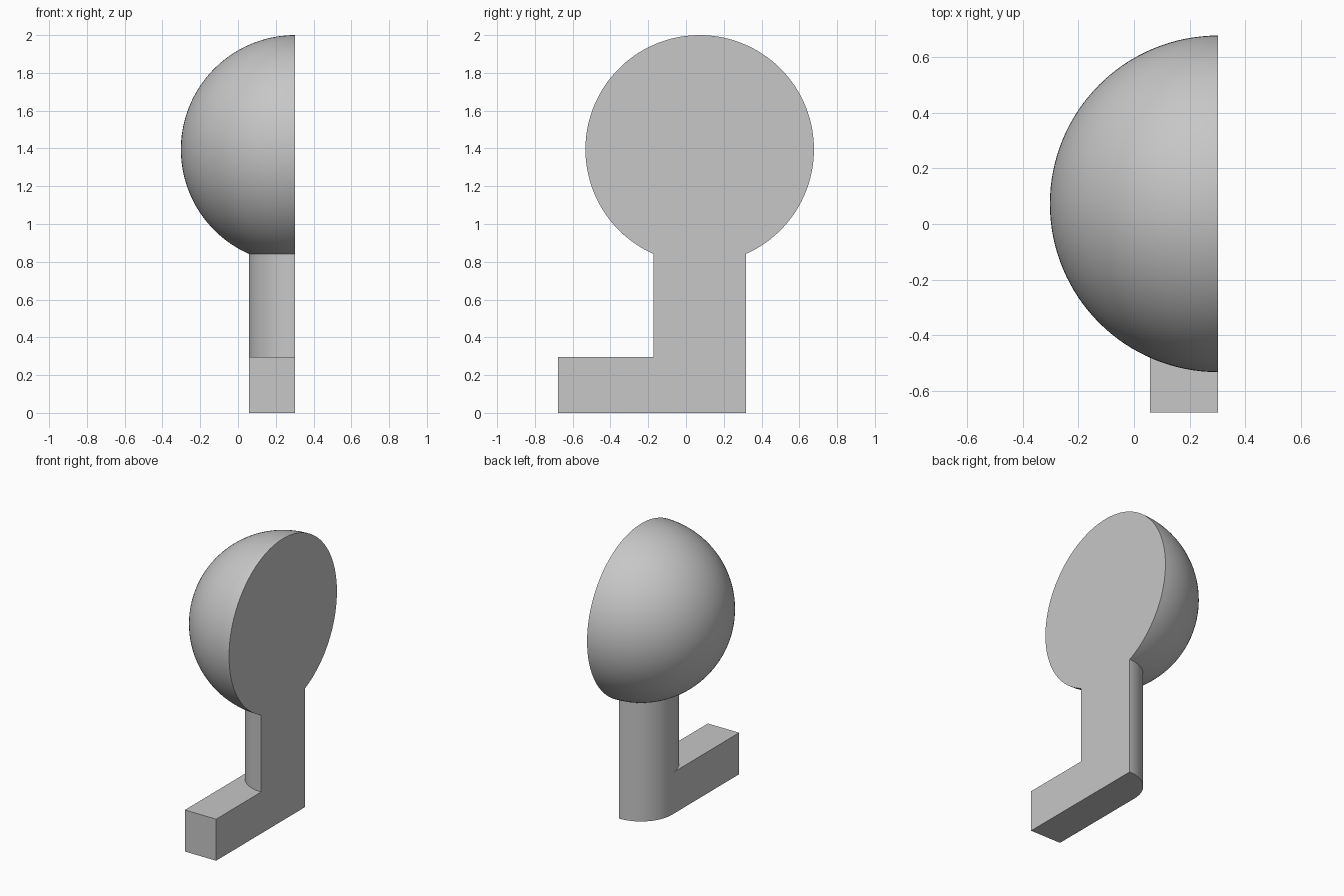
import bpy, bmesh
from math import sin, cos, pi, asin
from mathutils import Vector

cube = bpy.data.objects.get("Cube")
if cube:
    bpy.data.objects.remove(cube, do_unlink=True)

# Main dimensions
BALL_R, NECK_R, FOOT_H = 0.605, 0.245, 0.295
CUT_X, AXIS_Y, BALL_Z, TOE_Y = 0.3025, 0.0725, 1.395, -0.6775
STEPS = 64  # sides in the half turn

grey = bpy.data.materials.new("plain grey")
grey.use_nodes = True
colour = (0.57, 0.57, 0.57, 1)
grey.diffuse_color = colour
grey.node_tree.nodes["Principled BSDF"].inputs["Base Color"].default_value = colour

bm = bmesh.new()


def face(points):
    bm.faces.new([bm.verts.new(p) for p in points])


def ring_point(r, z, i):
    """Point i of the half turn, from the front (0) to the back (STEPS)."""
    a = pi * i / STEPS - pi / 2
    return Vector((CUT_X - r * cos(a), AXIS_Y + r * sin(a), z))


def lathe(profile, first, last):
    for (r0, z0), (r1, z1) in zip(profile, profile[1:]):
        for i in range(first, last):
            quad = [ring_point(r0, z0, i), ring_point(r0, z0, i + 1),
                    ring_point(r1, z1, i + 1), ring_point(r1, z1, i)]
            face(quad[1:] if r0 == 0 else quad)


# Half ball and the neck below it
end = pi - asin(NECK_R / BALL_R)
arc = [(BALL_R * sin(end * k / STEPS), BALL_Z + BALL_R * cos(end * k / STEPS))
       for k in range(STEPS + 1)]
arc[0] = (0, BALL_Z + BALL_R)
profile = arc + [(NECK_R, FOOT_H)]
lathe(profile, 0, STEPS)

# Rounded heel
half = STEPS // 2
lathe([(NECK_R, FOOT_H), (NECK_R, 0)], half, STEPS)

# Foot: top, sole, toe and outer side
side_x = CUT_X - NECK_R


def toe(x, z):
    return Vector((x, TOE_Y, z))


face([toe(CUT_X, FOOT_H), toe(side_x, FOOT_H)] +
     [ring_point(NECK_R, FOOT_H, i) for i in range(half, -1, -1)])
face([toe(CUT_X, 0), toe(side_x, 0)] +
     [ring_point(NECK_R, 0, i) for i in range(half, STEPS + 1)])
face([toe(CUT_X, 0), toe(side_x, 0), toe(side_x, FOOT_H), toe(CUT_X, FOOT_H)])
face([toe(side_x, 0), ring_point(NECK_R, 0, half),
      ring_point(NECK_R, FOOT_H, half), toe(side_x, FOOT_H)])

# Flat cut face along the whole outline
face([ring_point(r, z, 0) for r, z in profile] +
     [toe(CUT_X, FOOT_H), toe(CUT_X, 0), ring_point(NECK_R, 0, STEPS)] +
     [ring_point(r, z, STEPS) for r, z in reversed(profile[1:])])

bmesh.ops.remove_doubles(bm, verts=bm.verts[:], dist=0.0001)
bmesh.ops.recalc_face_normals(bm, faces=bm.faces[:])
mesh = bpy.data.meshes.new("half_ball_on_foot")
bm.to_mesh(mesh)
bm.free()
mesh.materials.append(grey)
obj = bpy.data.objects.new("half_ball_on_foot", mesh)
bpy.context.collection.objects.link(obj)
bpy.ops.object.select_all(action='DESELECT')
obj.select_set(True)
bpy.context.view_layer.objects.active = obj
bpy.ops.object.shade_smooth_by_angle(angle=pi / 6)
